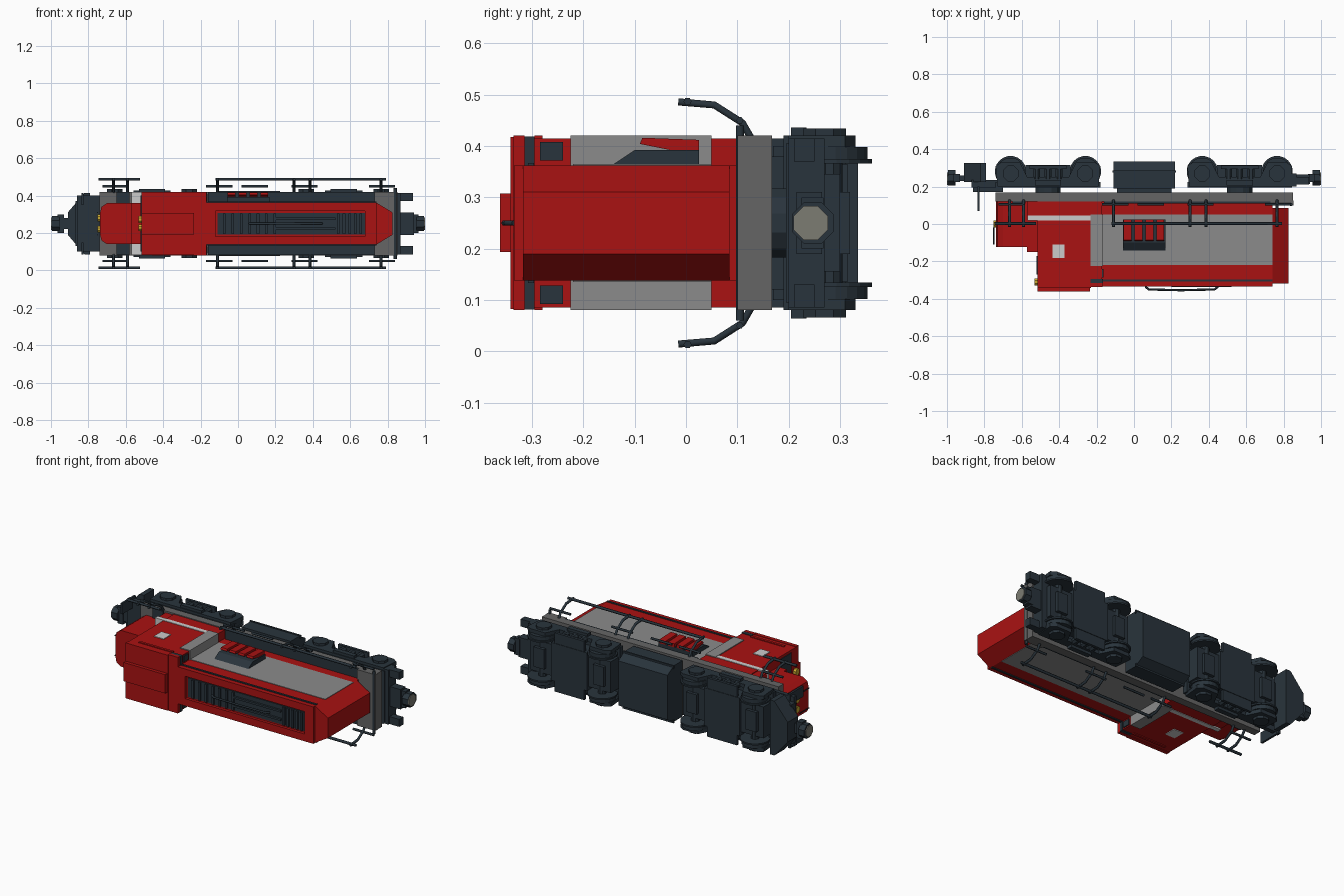
import bpy, bmesh, math

def material(name, c):
    m = bpy.data.materials.new(name)
    m.diffuse_color = (*c, 1)
    return m

RED = material("red_paint", (0.4, 0.006, 0.006))
NAVY = material("dark_metal", (0.022, 0.034, 0.045))
GREY = material("grey_panel", (0.26, 0.26, 0.26))
DECK = material("deck_grey", (0.13, 0.13, 0.13))
PALE = material("pale_glass", (0.7, 0.7, 0.7))
YELLOW = material("lamp_yellow", (0.6, 0.4, 0.03))
BUFF = material("buffer_face", (0.2, 0.2, 0.17))
MID = 0.25   # z of the centre plane; the vehicle lies on its side with its roof to -y

def prism(name, pts, plane, a, b, mat):
    """Extrude a 2D outline between a and b along the axis missing from plane."""
    put = {"xy": lambda p, t: (p[0], p[1], t), "xz": lambda p, t: (p[0], t, p[1]),
           "yz": lambda p, t: (t, p[0], p[1])}[plane]
    bm = bmesh.new()
    lo = [bm.verts.new(put(p, a)) for p in pts]
    hi = [bm.verts.new(put(p, b)) for p in pts]
    bm.faces.new(lo)
    bm.faces.new(hi)
    n = len(pts)
    for i in range(n):
        bm.faces.new((lo[i], lo[(i + 1) % n], hi[(i + 1) % n], hi[i]))
    bmesh.ops.recalc_face_normals(bm, faces=bm.faces)
    me = bpy.data.meshes.new(name)
    bm.to_mesh(me)
    bm.free()
    me.materials.append(mat)
    ob = bpy.data.objects.new(name, me)
    bpy.context.collection.objects.link(ob)
    return ob

def box(name, x0, x1, y0, y1, z0, z1, mat):
    return prism(name, [(x0, y0), (x1, y0), (x1, y1), (x0, y1)], "xy", z0, z1, mat)

def cbox(name, x0, x1, y0, y1, half, mat):
    return box(name, x0, x1, y0, y1, MID - half, MID + half, mat)

def sides(name, x0, x1, y0, y1, h0, h1, mat):
    """A pair of boxes mirrored across the centre plane."""
    for s, tag in ((1, "left"), (-1, "right")):
        a, b = sorted((MID + s * h0, MID + s * h1))
        box(f"{name}_{tag}", x0, x1, y0, y1, a, b, mat)

def disc(name, plane, u, v, r, a, b, n, mat):
    off = math.pi / n
    pts = [(u + r * math.cos(2 * math.pi * i / n + off), v + r * math.sin(2 * math.pi * i / n + off))
           for i in range(n)]
    return prism(name, pts, plane, a, b, mat)

def rod(name, pts, r=0.007, mat=NAVY):
    cu = bpy.data.curves.new(name, "CURVE")
    cu.dimensions = "3D"
    cu.bevel_depth, cu.bevel_resolution, cu.use_fill_caps = r, 1, True
    sp = cu.splines.new("POLY")
    sp.points.add(len(pts) - 1)
    for p, q in zip(sp.points, pts):
        p.co = (*q, 1)
    cu.materials.append(mat)
    ob = bpy.data.objects.new(name, cu)
    bpy.context.collection.objects.link(ob)

# Deck and walkway
cbox("deck", -0.74, 0.85, 0.12, 0.168, 0.17, DECK)
cbox("rear_platform", 0.73, 0.852, 0.10, 0.125, 0.17, DECK)
sides("walkway", -0.16, 0.74, 0.11, 0.122, 0.11, 0.169, NAVY)
sides("nose_walkway", -0.65, -0.58, 0.11, 0.122, 0.105, 0.169, NAVY)
cbox("front_footplate", -0.86, -0.70, 0.17, 0.195, 0.15, NAVY)
sides("front_step", -0.838, -0.826, 0.07, 0.20, 0.10, 0.165, NAVY)

# Long hood with chamfered rear end, and its grey side panels
prism("hood", [(-0.17, 0.138), (0.74, 0.138), (0.826, 0.19), (0.826, 0.31), (0.74, 0.362), (-0.17, 0.362)],
      "xz", -0.318, 0.085, RED)
cbox("hood_base", -0.17, 0.74, 0.08, 0.122, 0.112, RED)
sides("hood_panel", -0.17, 0.74, -0.22, 0.05, 0.108, 0.115, GREY)
sides("hood_gutter", -0.17, 0.74, -0.308, -0.296, 0.108, 0.117, NAVY)
sides("roof_edge", -0.17, 0.74, -0.335, -0.31, 0.068, 0.112, RED)
cbox("roof_front_frame", -0.17, -0.12, -0.335, -0.31, 0.07, RED)
cbox("roof_rear_frame", 0.68, 0.74, -0.335, -0.31, 0.07, RED)

# Roof grille and machinery
cbox("roof_grille", -0.11, 0.68, -0.324, -0.31, 0.058, NAVY)
for i in range(7):
    x = -0.08 + i * 0.045
    cbox(f"grille_slat_{i}", x, x + 0.014, -0.334, -0.322, 0.055, NAVY)
for i in range(5):
    x = 0.53 + i * 0.03
    cbox(f"rear_slat_{i}", x, x + 0.014, -0.334, -0.322, 0.055, NAVY)
sides("roof_pipe", 0.20, 0.52, -0.336, -0.322, 0.02, 0.032, NAVY)
rod("roof_rail", [(0.06, -0.335, MID), (0.08, -0.35, MID), (0.25, -0.354, MID), (0.43, -0.35, MID),
                  (0.45, -0.335, MID)], 0.006)

# Cab
cbox("cab", -0.515, -0.17, -0.325, 0.122, 0.165, RED)
cbox("cab_roof", -0.515, -0.23, -0.342, -0.32, 0.168, RED)
cbox("cab_roof_rear", -0.235, -0.168, -0.336, -0.315, 0.17, RED)
cbox("roof_box", -0.515, -0.235, -0.362, -0.335, 0.057, RED)
sides("cab_roof_rib", -0.46, -0.235, -0.295, -0.28, 0.16, 0.17, RED)
sides("cab_grey_band", -0.232, -0.165, -0.225, 0.05, 0.105, 0.17, GREY)
sides("cab_rear_trim", -0.232, -0.165, -0.315, -0.295, 0.105, 0.169, NAVY)
sides("cab_rear_window", -0.17, -0.164, -0.285, -0.24, 0.122, 0.158, NAVY)
sides("cab_front_window", -0.52, -0.51, -0.27, -0.17, 0.03, 0.15, NAVY)
sides("side_window", -0.437, -0.372, -0.182, -0.11, 0.16, 0.169, PALE)
sides("white_stripe", -0.57, -0.232, 0.018, 0.045, 0.10, 0.168, PALE)
for s in (-1, 1):
    disc("headlamp", "yz", -0.31, MID + s * 0.022, 0.02, -0.533, -0.51, 8, YELLOW)

# Short nose with rounded front corners
prism("nose", [(-0.51, 0.14), (-0.70, 0.14), (-0.73, 0.16), (-0.737, 0.19), (-0.737, 0.31),
               (-0.73, 0.34), (-0.70, 0.36), (-0.51, 0.36)], "xz", -0.122, 0.122, RED)
cbox("nose_step", -0.572, -0.51, -0.15, -0.11, 0.11, RED)
cbox("nose_side_base", -0.57, -0.51, 0.02, 0.122, 0.16, RED)
for s in (-1, 1):
    disc("nose_lamp", "yz", 0.0, MID + s * 0.03, 0.02, -0.752, -0.73, 8, YELLOW)
    rod("nose_grab_rail", [(-0.75, -0.11, MID + s * 0.06), (-0.75, -0.02, MID + s * 0.06)], 0.003)

# Air intake on one side of the hood
prism("intake_box", [(-0.145, 0.362), (-0.10, 0.392), (0.025, 0.392), (0.025, 0.362)],
      "yz", -0.06, 0.168, NAVY)
for i in range(4):
    x = -0.055 + i * 0.058
    prism(f"intake_louvre_{i}", [(-0.09, 0.404), (-0.085, 0.416), (0.025, 0.412), (0.025, 0.39), (-0.02, 0.39)],
          "yz", x, x + 0.042, RED)

# Handrails with their posts, both sides
for s, tag in ((1, "left"), (-1, "right")):
    z = lambda h: MID + s * h
    for x0, x1, posts in ((-0.12, 0.79, (-0.11, 0.3, 0.385, 0.765)), (-0.745, -0.525, (-0.665, -0.59))):
        rod(f"handrail_{tag}", [(x0, 0.003, z(0.237)), (x1, 0.003, z(0.237))], 0.008)
        for x in posts:
            rod(f"rail_post_{tag}", [(x, 0.13, z(0.16)), (x, 0.11, z(0.195)), (x, 0.055, z(0.23)),
                                     (x, -0.015, z(0.236))], 0.008)
        for x in posts[:-1] if x0 < -0.5 else (-0.11, 0.08, 0.345, 0.76):
            rod(f"lower_rail_{tag}", [(x - 0.06, 0.105, z(0.2)), (x + 0.08, 0.105, z(0.2))], 0.007)
rod("end_rail", [(0.84, 0.105, 0.06), (0.84, 0.105, 0.44)], 0.009)

# Underframe tank
prism("fuel_tank", [(0.19, 0.08), (0.275, 0.08), (0.335, 0.115), (0.335, 0.385), (0.275, 0.42), (0.19, 0.42)],
      "yz", -0.11, 0.22, NAVY)
cbox("tank_mount", -0.09, 0.20, 0.16, 0.20, 0.13, NAVY)
sides("tank_rib", -0.115, 0.225, 0.275, 0.285, 0.155, 0.174, NAVY)

# Two bogies: wheels, axles, side frames, axle boxes
for c, tag in ((-0.46, "front"), (0.565, "rear")):
    frame = [(-0.27, 0.20), (0.27, 0.20), (0.28, 0.31), (0.25, 0.33), (0.15, 0.33), (0.11, 0.25),
             (-0.11, 0.25), (-0.15, 0.33), (-0.25, 0.33), (-0.28, 0.31)]
    disc(f"{tag}_pivot", "xz", c, MID, 0.07, 0.15, 0.22, 12, NAVY)
    cbox(f"{tag}_bogie_core", c - 0.12, c + 0.12, 0.20, 0.315, 0.115, NAVY)
    cbox(f"{tag}_bogie_top", c - 0.28, c + 0.28, 0.195, 0.225, 0.155, NAVY)
    cbox(f"{tag}_bogie_floor", c - 0.27, c + 0.27, 0.215, 0.30, 0.095, NAVY)
    for s in (-1, 1):
        a = MID + s * 0.148
        prism(f"{tag}_side_frame", [(c + x, y) for x, y in frame], "xy", a, a + s * 0.022, NAVY)
        for d in (-0.2, 0.2):
            w = MID + s * 0.122
            disc(f"{tag}_wheel", "xy", c + d, 0.28, 0.075, w, w + s * 0.026, 20, NAVY)
            disc(f"{tag}_wheel_flange", "xy", c + d, 0.28, 0.084, w - s * 0.006, w + s * 0.003, 20, NAVY)
            disc(f"{tag}_axle_box", "xy", c + d, 0.27, 0.045, a, a + s * 0.036, 8, NAVY)
        for d in (-0.06, 0.0, 0.06):
            disc(f"{tag}_spring", "xz", c + d, MID + s * 0.155, 0.02, 0.24, 0.30, 8, NAVY)
    sides(f"{tag}_spring_plate", c - 0.10, c + 0.10, 0.295, 0.312, 0.115, 0.178, NAVY)
    sides(f"{tag}_brake_cylinder", c - 0.07, c + 0.07, 0.205, 0.235, 0.165, 0.186, NAVY)
    for d in (-0.2, 0.2):
        disc(f"{tag}_axle", "xy", c + d, 0.28, 0.025, 0.12, 0.38, 10, NAVY)
        cbox(f"{tag}_gearbox", c + d - 0.035, c + d + 0.035, 0.24, 0.32, 0.06, NAVY)

# Front plough, rear pilot
prism("front_plough", [(-0.91, 0.19), (-0.91, 0.31), (-0.82, 0.415), (-0.79, 0.415), (-0.79, 0.085), (-0.82, 0.085)],
      "xz", 0.225, 0.325, NAVY)
cbox("plough_top", -0.87, -0.72, 0.195, 0.235, 0.12, NAVY)
cbox("rear_pilot", 0.82, 0.87, 0.20, 0.27, 0.165, NAVY)
cbox("rear_drawbar", 0.82, 0.94, 0.215, 0.265, 0.06, NAVY)
sides("rear_pilot_wing", 0.86, 0.935, 0.21, 0.25, 0.12, 0.165, NAVY)

# Couplers at both ends
for e, tag in ((-1, "front"), (1, "rear")):
    a, b = sorted((e * 0.85, e * 0.97))
    cbox(f"{tag}_coupler_bar", a, b, 0.23, 0.26, 0.03, NAVY)
    disc(f"{tag}_coupler_head", "yz", 0.247, MID, 0.044, e * 0.955, e * 0.995, 8, NAVY)
    disc(f"{tag}_coupler_face", "yz", 0.243, MID, 0.036, e * 0.99, e * 1.0, 8, BUFF)
    a, b = sorted((e * 0.93, e * 0.965))
    cbox(f"{tag}_coupler_jaw", a, b, 0.225, 0.268, 0.05, NAVY)
